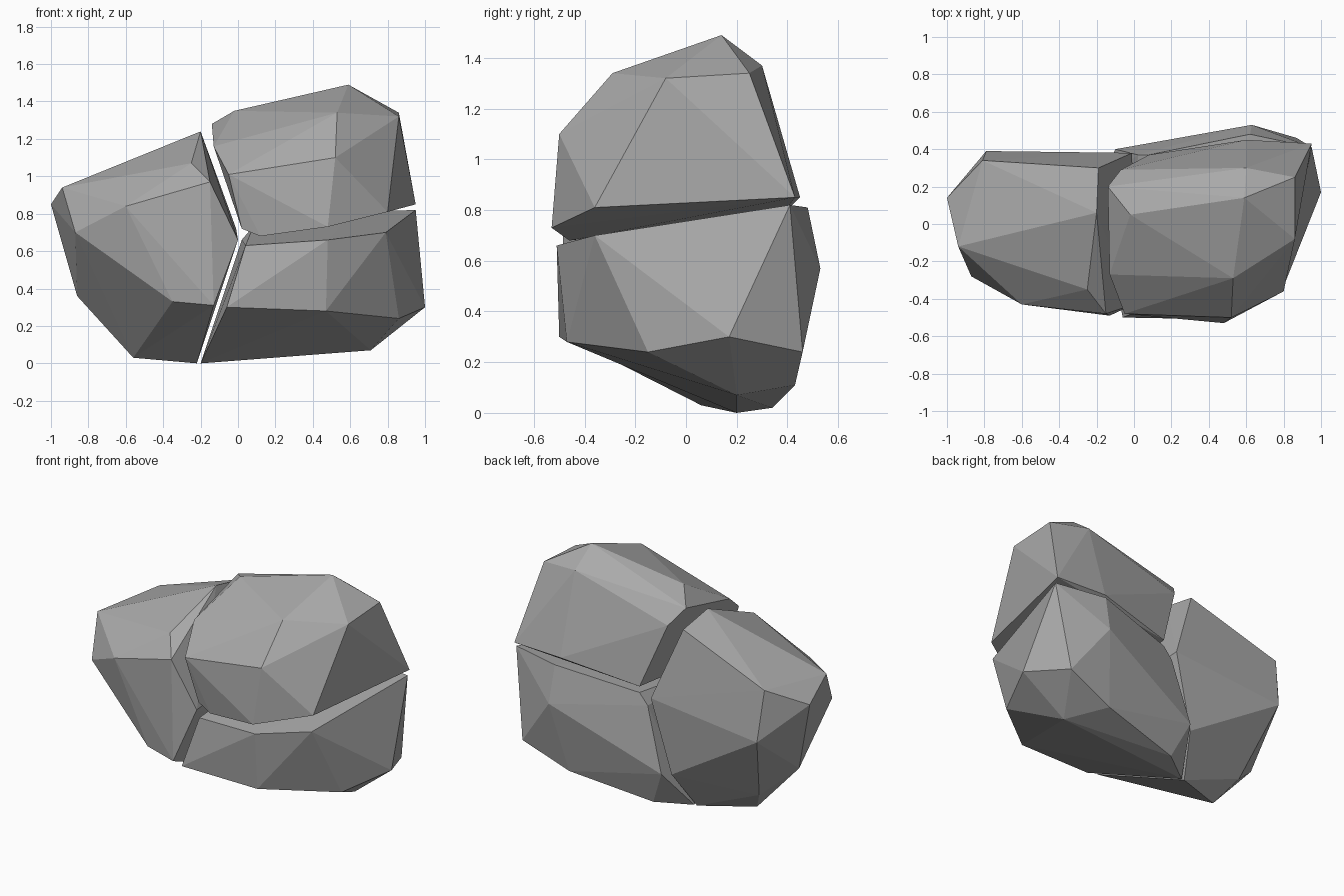
import bpy
import bmesh
from mathutils import Vector

default_cube = bpy.data.objects.get("Cube")
if default_cube is not None:
    bpy.data.objects.remove(default_cube, do_unlink=True)


def make_material(name, level):
    """Plain matte material with one flat grey."""
    material = bpy.data.materials.new(name)
    material.use_nodes = True
    colour = (level, level, level, 1)
    material.diffuse_color = colour
    shader = material.node_tree.nodes["Principled BSDF"]
    shader.inputs["Base Color"].default_value = colour
    shader.inputs["Roughness"].default_value = 0.9
    return material


def make_stone(name, material, **corner_groups):
    """Faceted stone: the convex skin around its groups of corners."""
    bm = bmesh.new()
    for corners in corner_groups.values():
        for corner in corners:
            bm.verts.new(Vector(corner))
    result = bmesh.ops.convex_hull(bm, input=bm.verts[:])
    unused = {item for item in result["geom_interior"] + result["geom_unused"]
              if isinstance(item, bmesh.types.BMVert)}
    bmesh.ops.delete(bm, geom=list(unused), context="VERTS")
    bmesh.ops.recalc_face_normals(bm, faces=bm.faces[:])
    mesh = bpy.data.meshes.new(name)
    bm.to_mesh(mesh)
    bm.free()
    mesh.materials.append(material)
    stone = bpy.data.objects.new(name, mesh)
    bpy.context.collection.objects.link(stone)
    return stone


stone_grey = make_material("stone grey", 0.4)

# Tall stone on the -x side, split from the others along a slanted crack
make_stone(
    "side_stone", stone_grey,
    top=[(-.94, -.12, .94), (-.25, -.35, 1.07), (-.2, .06, 1.24),
         (-.19, .3, 1.19), (-.81, .34, .97)],
    outer_side=[(-1, .14, .85), (-.87, -.28, .7), (-.86, .05, .36)],
    front=[(-.6, -.43, .84), (-.35, -.44, .33)],
    back=[(-.79, .39, .64), (-.66, .18, .18)],
    crack_side=[(-.15, -.48, .97), (0, -.43, .66), (-.13, -.49, .31),
                (-.01, .38, .72), (-.14, .35, .24)],
    bottom=[(-.22, .2, 0), (-.56, .06, .03)],
)

# Wide stone at the base
make_stone(
    "base_stone", stone_grey,
    top=[(.04, -.46, .63), (.48, -.51, .66), (.79, -.36, .7),
         (.95, .41, .82), (.62, .48, .81), (.08, .37, .73)],
    outer_side=[(1, .17, .3), (.86, -.15, .24), (.87, .46, .24)],
    front=[(-.06, -.5, .3), (.47, -.47, .28)],
    back=[(.63, .53, .57), (.55, .43, .11)],
    crack_side=[(.02, .37, .66), (-.1, .4, .25)],
    bottom=[(-.2, .2, 0), (0, .34, .02), (.71, .2, .07)],
)

# Upper stone resting over the base stone
make_stone(
    "upper_stone", stone_grey,
    top=[(-.02, .05, 1.35), (.59, .14, 1.49), (.53, -.29, 1.34),
         (.86, -.08, 1.32), (.86, .25, 1.34), (.6, .3, 1.37)],
    front=[(.52, -.5, 1.1), (-.05, -.48, 1.01)],
    crack_side=[(-.13, -.27, 1.16), (-.14, .2, 1.28), (-.07, .29, 1.18)],
    bottom=[(.02, -.44, .72), (.12, -.46, .68), (.48, -.53, .73),
            (.8, -.36, .81), (.92, .4, .9), (.95, .43, .85),
            (.6, .45, .85), (.08, .37, .77)],
)
